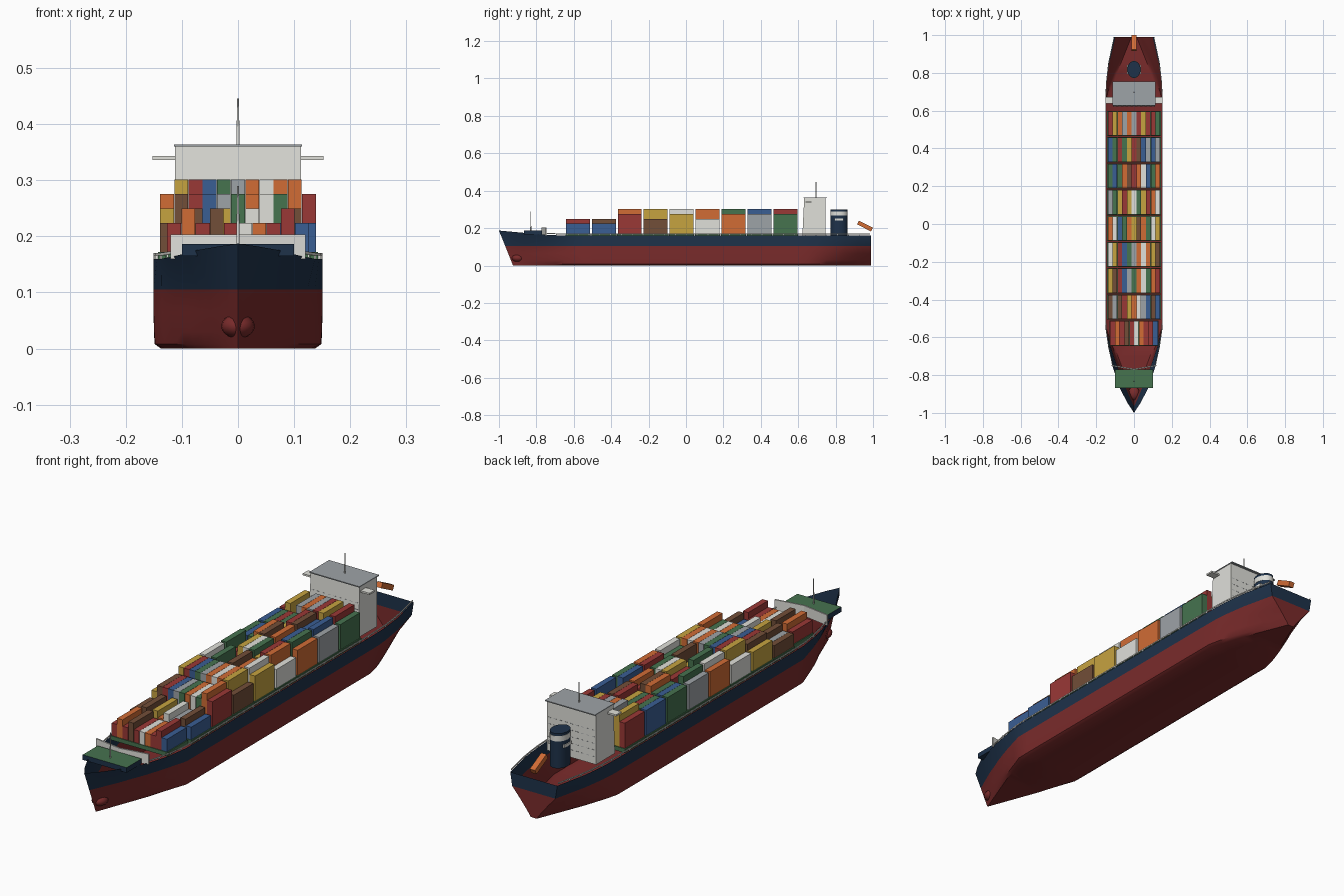
import bpy, bmesh, math, random
from mathutils import Matrix, Vector

random.seed(7)
cube = bpy.data.objects.get("Cube")
if cube:
    bpy.data.objects.remove(cube, do_unlink=True)


# Flat colours
def linear(channel):
    c = channel / 255
    return c / 12.92 if c < 0.04 else ((c + 0.055) / 1.055) ** 2.4


def material(name, *rgb):
    mat = bpy.data.materials.new(name)
    colour = [linear(c) for c in rgb] + [1]
    mat.use_nodes = True
    mat.diffuse_color = colour
    mat.node_tree.nodes["Principled BSDF"].inputs["Base Color"].default_value = colour
    return mat


palette = {
    "hull_red": material("hull red", 122, 43, 43),
    "navy": material("navy", 30, 50, 74),
    "white": material("off white", 224, 224, 218),
    "grey": material("grey", 158, 163, 167),
    "red": material("container red", 154, 56, 54),
    "blue": material("container blue", 58, 94, 148),
    "green": material("green", 70, 115, 79),
    "orange": material("orange", 209, 108, 53),
    "yellow": material("yellow", 198, 163, 64),
    "brown": material("brown", 114, 78, 56),
}


def finish(name, bm, *colours):
    bmesh.ops.recalc_face_normals(bm, faces=bm.faces)
    mesh = bpy.data.meshes.new(name)
    bm.to_mesh(mesh)
    bm.free()
    obj = bpy.data.objects.new(name, mesh)
    bpy.context.collection.objects.link(obj)
    for colour in colours:
        mesh.materials.append(palette[colour])
    return obj


def add_box(bm, x, y, z, index=0):
    """Add a box from three (low, high) ranges."""
    size = [b - a for a, b in (x, y, z)]
    middle = [(a + b) / 2 for a, b in (x, y, z)]
    matrix = Matrix.Translation(middle) @ Matrix.Diagonal((*size, 1))
    verts = bmesh.ops.create_cube(bm, size=1, matrix=matrix)["verts"]
    faces = {face for vert in verts for face in vert.link_faces}
    for face in faces:
        face.material_index = index
    return faces


def box(name, colour, x, y, z):
    bm = bmesh.new()
    add_box(bm, x, y, z)
    return finish(name, bm, colour)


def smooth(obj, degrees=35):
    bpy.ops.object.select_all(action="DESELECT")
    obj.select_set(True)
    bpy.context.view_layer.objects.active = obj
    bpy.ops.object.shade_smooth_by_angle(angle=math.radians(degrees))


def cone(name, colour, y, z, r_low, r_high, stretch=1):
    bm = bmesh.new()
    place = Matrix.Translation((0, y, sum(z) / 2)) @ Matrix.Diagonal((1, stretch, 1, 1))
    bmesh.ops.create_cone(bm, cap_ends=True, segments=20, radius1=r_low,
                          radius2=r_high, depth=z[1] - z[0], matrix=place)
    smooth(finish(name, bm, colour))


def interp(points, y):
    for (a, va), (b, vb) in zip(points, points[1:]):
        if y <= b:
            return va + (vb - va) * max(0, (y - a) / (b - a))
    return points[-1][1]


# Hull: an open lofted shell with raked stem and an undercut, narrow stern
deck_plan = [(-1, 0), (-.95, .033), (-.87, .075), (-.75, .115), (-.65, .137),
             (-.55, .151), (.68, .151), (.75, .148), (.85, .137), (.99, .107)]
keel_plan = [(-1, 0), (-.7, .085), (-.53, .137), (.65, .137), (.8, .09), (.99, .014)]
sheer = [(-1, .187), (-.87, .175), (-.75, .164), (-.65, .16), (1, .16)]
water_ratio = [(-1, .55), (-.55, 1), (.7, 1), (.99, .92)]
fullness = [(-1, .85), (-.55, .07), (.65, .07), (.8, .5), (.99, 1.1)]
WATERLINE, DECK = .105, .157
stations = [-1, -.975, -.95, -.91, -.87, -.81, -.75, -.7, -.65, -.6, -.55, -.5,
            0, .6, .65, .7, .75, .8, .85, .92, .99]

bm = bmesh.new()
rings = []
for y in stations:
    top, wide, narrow = (interp(plan, y) for plan in (sheer, deck_plan, keel_plan))
    water = wide * interp(water_ratio, y)
    half = []
    for z in (0, .008, .03, .065, WATERLINE):
        blend = (z / WATERLINE) ** interp(fullness, y)
        half.append((narrow + (water - narrow) * blend, z))
    half.append((wide, top))
    rake = .075 * max(0, (-.7 - y) / .3)
    ring = []
    for side, points in ((-1, half[::-1]), (1, half)):
        ring += [bm.verts.new((side * w, y + rake * (1 - z / top), z)) for w, z in points]
    rings.append(ring)

last = len(rings[0]) - 1
for first, second in zip(rings, rings[1:]):
    for i in range(last):
        face = bm.faces.new((first[i], first[i + 1], second[i + 1], second[i]))
        face.material_index = int(i in (0, last - 1))
transom = rings[-1]
for i in range(5):
    face = bm.faces.new((transom[i], transom[i + 1], transom[last - 1 - i], transom[last - i]))
    face.material_index = int(i == 0)
bmesh.ops.remove_doubles(bm, verts=bm.verts, dist=.00001)
smooth(finish("hull", bm, "hull_red", "navy"))

# Bulb on the stem
bm = bmesh.new()
place = Matrix.Translation((0, -.897, .04)) @ Matrix.Diagonal((.03, .035, .022, 1))
bmesh.ops.create_uvsphere(bm, u_segments=16, v_segments=10, radius=1, matrix=place)
smooth(finish("bow_bulb", bm, "hull_red"), 60)

# Railings along both deck edges
for side, label in ((1, "left"), (-1, "right")):
    bm = bmesh.new()
    spots = [-.75 + .0578 * i for i in range(31)]
    path = [Vector((side * (interp(deck_plan, y) - .002), y, interp(sheer, y))) for y in spots]
    for a, b in zip(path, path[1:]):
        add_box(bm, (a.x - .0015, a.x + .0015), (a.y - .002, a.y + .002), (a.z, a.z + .006))
        turn = (b - a).to_track_quat("Y", "Z").to_matrix().to_4x4()
        place = Matrix.Translation((a + b) / 2 + Vector((0, 0, .008))) @ turn
        bmesh.ops.create_cube(bm, size=1, matrix=place @ Matrix.Diagonal(
            (.003, (b - a).length, .005, 1)))
    finish(label + "_railing", bm, "white")

# Container bays: one coloured stack per column, on green hatch covers
cargo = ["red", "blue", "green", "grey", "orange", "white", "yellow", "brown"]
left_edge = "blue blue red brown yellow white orange grey green".split()
left_second = "red brown orange yellow white orange green blue red".split()
right_edge = "red brown yellow white orange grey green blue red".split()
front_rows = {
    2: "yellow brown red blue grey green orange white green orange red".split(),
    3: "white yellow red blue green grey orange white orange yellow brown".split(),
}
left_tiers = (2, 2, 4, 3, 4, 3, 4, 4, 4)
right_tiers = (2, 2, 3, 3, 4, 4, 4, 4, 4)
PITCH, TIER, BASE = .0253, .0259, .172
for bay in range(9):
    middle = -.578 + .1387 * bay
    columns = 10 if bay == 0 else 11
    reach = columns * PITCH / 2
    box(f"hatch_cover_{bay + 1}", "green", (-reach - .003, reach + .003),
        (middle - .067, middle + .067), (DECK - .002, BASE))
    bm = bmesh.new()
    previous = None
    for column in range(columns):
        colour = random.choice([c for c in cargo if c != previous])
        tiers = random.choice((2, 2, 3) if bay < 2 else (3, 4, 4, 5, 5))
        if bay in front_rows:
            colour, tiers = front_rows[bay][column], bay + 2
        if column == 0:
            colour, tiers = right_edge[bay], right_tiers[bay]
        elif column == columns - 2:
            colour, tiers = left_second[bay], 3 if bay < 2 else 5
        elif column == columns - 1:
            colour, tiers = left_edge[bay], left_tiers[bay]
        previous = colour
        x = -reach + column * PITCH
        add_box(bm, (x + .0004, x + PITCH - .0004), (middle - .064, middle + .064),
                (BASE, BASE + tiers * TIER), cargo.index(colour))
    finish(f"container_bay_{bay + 1}", bm, *cargo)

# Foredeck platform, breakwater and mast
bm = bmesh.new()
for face in add_box(bm, (-.1, .1), (-.867, -.77), (.165, .186)):
    face.normal_update()
    face.material_index = int(face.normal.z > .5)
finish("foredeck_platform", bm, "navy", "green")

bm = bmesh.new()
plan = [(-.12, -.752), (0, -.772), (.12, -.752), (.12, -.746), (0, -.766), (-.12, -.746)]
base = bm.faces.new([bm.verts.new((x, y, .16)) for x, y in plan])
wall = bmesh.ops.extrude_face_region(bm, geom=[base])["geom"]
bmesh.ops.translate(bm, vec=(0, 0, .043),
                    verts=[v for v in wall if isinstance(v, bmesh.types.BMVert)])
finish("breakwater", bm, "white")
cone("foredeck_mast", "white", -.83, (.186, .29), .003, .0015)

# Deckhouse with a slightly sloping front, roof, wings and mast
house = box("deckhouse", "white", (-.112, .112), (.622, .745), (DECK - .002, .361))
for vert in house.data.vertices:
    if vert.co.z > .3 and vert.co.y < .7:
        vert.co.y += .01
box("deckhouse_roof", "grey", (-.114, .114), (.627, .755), (.36, .364))
for side, label in ((1, "left"), (-1, "right")):
    box(label + "_bridge_wing", "white", sorted((side * .11, side * .152)),
        (.638, .672), (.336, .343))
cone("roof_mast", "white", .695, (.364, .446), .003, .0015)

# Window dashes on the front and back of the deckhouse
bm = bmesh.new()
for row in range(5):
    z = .185 + .027 * row
    front = .622 + .01 * (z - .155) / .206
    for column in range(9):
        x = -.1 + .025 * column
        for y in (front, .745):
            add_box(bm, (x - .006, x + .006), (y - .0005, y + .0005), (z, z + .002))
finish("deckhouse_windows", bm, "grey")

# Funnel with a white band and side plates
for name, colour, z, radius in (("funnel", "navy", (DECK, .268), .035),
                                ("funnel_band", "white", (.268, .29), .036),
                                ("funnel_cap", "navy", (.29, .3), .035)):
    cone(name, colour, .818, z, radius, radius, 1.28)
for side, label in ((1, "left"), (-1, "right")):
    box(label + "_funnel_plate", "white", sorted((side * .03, side * .037)),
        (.793, .843), (.24, .252))

# Free-fall lifeboat tilted over the stern
boat = box("lifeboat", "orange", (-.012, .012), (-.042, .042), (-.011, .011))
boat.rotation_euler.x = math.radians(-27)
boat.location = (0, .957, .211)
